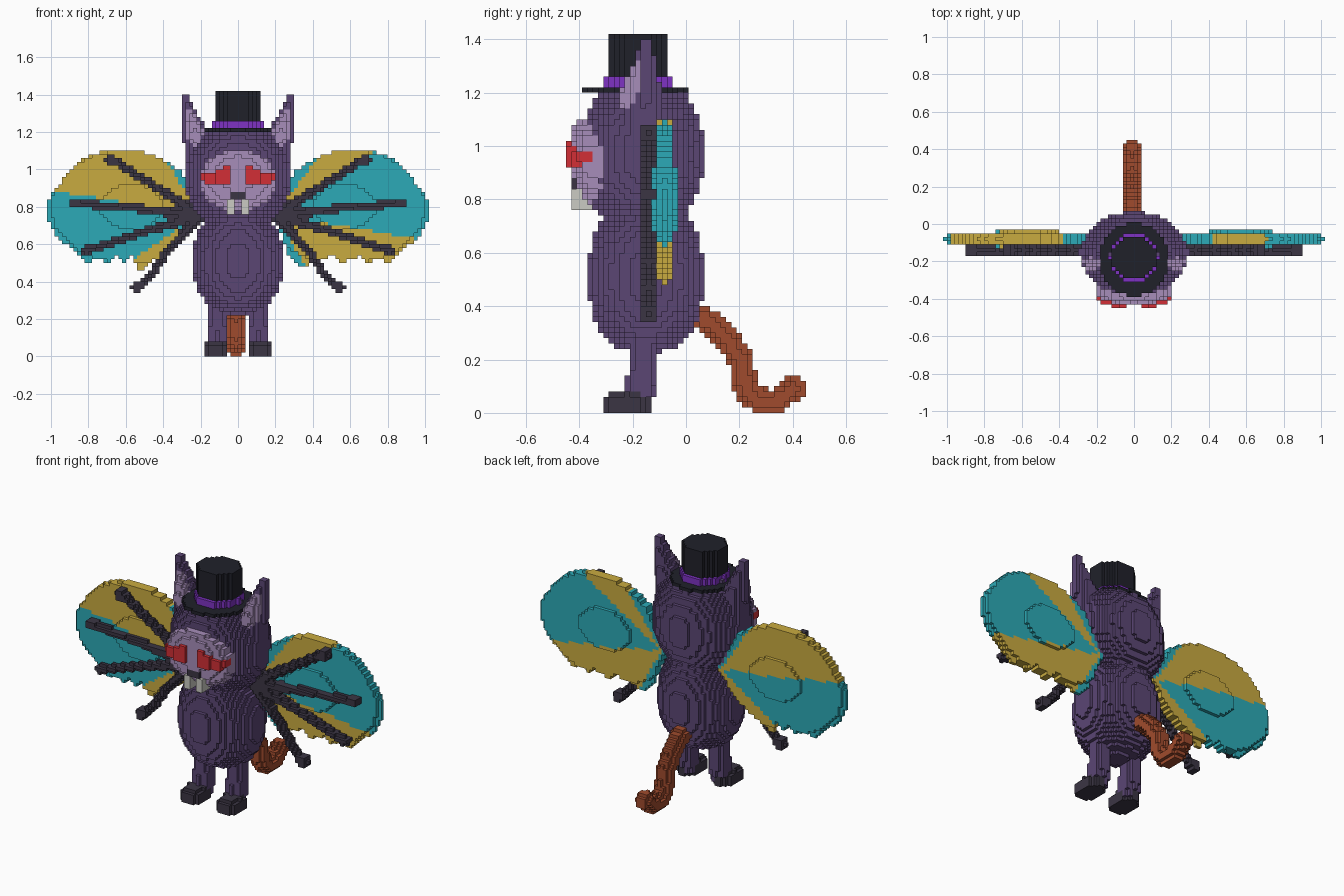
import bpy, bmesh, math
from mathutils import Vector

if "Cube" in bpy.data.objects:
    bpy.data.objects.remove(bpy.data.objects["Cube"])

V = 0.02                              # block size
OFF = Vector((0.0, -0.01, 0.0))       # grid offset, keeps y centred
taken = set()                         # blocks already used by a part


def material(name, hexcode):
    lin = []
    for i in (0, 2, 4):
        c = int(hexcode[i:i + 2], 16) / 255
        lin.append(c / 12.92 if c < 0.04045 else ((c + 0.055) / 1.055) ** 2.4)
    m = bpy.data.materials.new(name)
    m.diffuse_color = (*lin, 1)
    m.use_nodes = True
    m.node_tree.nodes["Principled BSDF"].inputs["Base Color"].default_value = m.diffuse_color
    return m


FUR = material("purple_fur", "5B4674")
LILAC = material("lilac_skin", "A78DBA")
RED = material("red", "D22F36")
TEAL = material("teal", "2CAAB7")
YELLOW = material("mustard", "C9AB40")
DARK = material("dark_grey", "3B3544")
HAT = material("hat_black", "20212A")
BAND = material("violet_band", "7E32C4")
RUST = material("rust_tail", "A04B2D")
TOOTH = material("tooth_white", "CBCBC3")


# Each shape returns (inside test, low corner, high corner)
def blob(c, r, p=2.4):
    def test(x, y, z):
        x, y, z = (x - c[0]) / r[0], (y - c[1]) / r[1], (z - c[2]) / r[2]
        return (x * x + y * y) ** (p / 2) + abs(z) ** p < 1
    return test, [a - b for a, b in zip(c, r)], [a + b for a, b in zip(c, r)]


def box(lo, hi):
    return (lambda x, y, z: all(a < b < c for a, b, c in zip(lo, (x, y, z), hi))), lo, hi


def disc(c, rx, ry, z0, z1):
    def test(x, y, z):
        return ((x - c[0]) / rx) ** 2 + ((y - c[1]) / ry) ** 2 < 1 and z0 < z < z1
    return test, (c[0] - rx, c[1] - ry, z0), (c[0] + rx, c[1] + ry, z1)


def tube(pts):
    """Tapered round tube through points (x, y, z, radius)."""
    segs = [(Vector(a[:3]), Vector(b[:3]) - Vector(a[:3]), a[3], b[3])
            for a, b in zip(pts, pts[1:])]

    def test(x, y, z):
        q = Vector((x, y, z))
        for a, d, r0, r1 in segs:
            t = min(1, max(0, (q - a).dot(d) / d.length_squared))
            if (q - a - d * t).length < r0 + (r1 - r0) * t:
                return True
        return False
    return (test, [min(p[i] - p[3] for p in pts) for i in range(3)],
            [max(p[i] + p[3] for p in pts) for i in range(3)])


def in_poly(x, z, pts):
    inside = False
    for (x0, z0), (x1, z1) in zip(pts, pts[1:] + pts[:1]):
        if (z0 > z) != (z1 > z) and x < x0 + (z - z0) * (x1 - x0) / (z1 - z0):
            inside = not inside
    return inside


def build(name, shape, mats, rule=None):
    """Fill a shape with blocks and keep the outer faces of the part."""
    test, lo, hi = shape
    rng = [range(math.floor((lo[i] - OFF[i]) / V) - 1, math.ceil((hi[i] - OFF[i]) / V) + 1)
           for i in range(3)]
    cells = {}
    for i in rng[0]:
        for j in rng[1]:
            for k in rng[2]:
                p = OFF + Vector((i + 0.5, j + 0.5, k + 0.5)) * V
                if k >= 0 and (i, j, k) not in taken and test(*p):
                    cells[i, j, k] = rule(*p) if rule else 0
    taken.update(cells)
    bm, verts = bmesh.new(), {}
    for cell, mat in cells.items():
        for axis in range(3):
            for side in (0, 1):
                near = list(cell)
                near[axis] += 2 * side - 1
                if tuple(near) in cells:
                    continue
                quad = []
                for u, w in ((0, 0), (1, 0), (1, 1), (0, 1)):
                    c = list(cell)
                    c[axis] += side
                    c[(axis + 1) % 3] += u
                    c[(axis + 2) % 3] += w
                    c = tuple(c)
                    if c not in verts:
                        verts[c] = bm.verts.new(OFF + Vector(c) * V)
                    quad.append(verts[c])
                bm.faces.new(quad if side else quad[::-1]).material_index = mat
    me = bpy.data.meshes.new(name)
    bm.to_mesh(me)
    bm.free()
    for m in mats:
        me.materials.append(m)
    bpy.context.collection.objects.link(bpy.data.objects.new(name, me))


# Top hat
build("hat_crown", disc((0, -0.18), 0.122, 0.115, 1.26, 1.42), [HAT])
build("hat_band", disc((0, -0.18), 0.13, 0.135, 1.22, 1.26), [BAND])
build("hat_brim", disc((0, -0.19), 0.185, 0.195, 1.20, 1.22), [HAT])

# Eyes, mouth and teeth
EYE = [(0.03, 0.93), (0.03, 1.02), (0.07, 1.02), (0.12, 0.99), (0.19, 0.98),
       (0.19, 0.94), (0.15, 0.92), (0.05, 0.92)]
for s, side in ((1, "right"), (-1, "left")):
    def eye(x, y, z, s=s):
        return in_poly(s * x, z, EYE) and -0.45 + 0.4 * max(0, s * x - 0.1) < y < -0.34
    build(side + "_eye", (eye, (-0.2, -0.45, 0.9), (0.2, -0.34, 1.04)), [RED])
build("mouth", box((-0.04, -0.43, 0.84), (0.04, -0.35, 0.88)), [DARK])
build("left_tooth", box((-0.06, -0.43, 0.76), (-0.02, -0.35, 0.84)), [TOOTH])
build("right_tooth", box((0.02, -0.43, 0.76), (0.06, -0.35, 0.84)), [TOOTH])


# Face mask, bulging forward and leaning out at the top
def mask(x, y, z):
    e = (x / 0.205) ** 2 + ((z - 0.94) / 0.165) ** 2
    return e < 1 and -0.365 - 0.065 * math.sqrt(1 - e) - 0.12 * (z - 0.94) < y < -0.22


build("face", (mask, (-0.21, -0.45, 0.77), (0.21, -0.22, 1.11)), [LILAC])

# Ears
for s, side in ((1, "right"), (-1, "left")):
    build(side + "_inner_ear", tube([(s * 0.225, -0.205, 1.175, 0.048),
                                     (s * 0.255, -0.175, 1.30, 0.022)]), [LILAC])
    build(side + "_ear", tube([(s * 0.205, -0.155, 1.10, 0.085),
                               (s * 0.28, -0.15, 1.375, 0.024)]), [FUR])

# Head and body
build("head", blob((0, -0.163, 0.97), (0.282, 0.23, 0.28)), [FUR])
build("body", blob((0, -0.15, 0.51), (0.24, 0.217, 0.285)), [FUR])

# Feet and legs
for s, side in ((1, "right"), (-1, "left")):
    build(side + "_foot", blob((s * 0.12, -0.225, 0.03), (0.065, 0.09, 0.045), 4), [DARK])
    build(side + "_leg", tube([(s * 0.11, -0.155, 0.30, 0.055),
                               (s * 0.11, -0.172, 0.06, 0.052)]), [FUR])

# Curled tail
TAIL = [(0.02, 0.365), (0.09, 0.345), (0.15, 0.285), (0.205, 0.20), (0.225, 0.09),
        (0.27, 0.045), (0.34, 0.043), (0.405, 0.092)]
build("tail", tube([(-0.01, y, z, 0.046) for y, z in TAIL]), [RUST])

# Wing ribs with knobs at the ends
RIBS = [(0.68, 1.05), (0.88, 0.82), (0.81, 0.565), (0.54, 0.37)]
for s, side in ((1, "right"), (-1, "left")):
    for n, (x, z) in enumerate(RIBS):
        build(f"{side}_wing_rib_{n + 1}",
              tube([(s * 0.20, -0.14, 0.755, 0.03), (s * (0.1 + x / 2), -0.14, 0.382 + z / 2, 0.022),
                    (s * (x - 0.04), -0.14, z + (0.755 - z) * 0.06, 0.022),
                    (s * x, -0.14, z, 0.031)]), [DARK])

# Wings: lens-shaped panels coloured in sectors around the shoulder
UPPER = [(0.18, 0.76), (0.24, 0.87), (0.31, 0.99), (0.4, 1.05), (0.52, 1.10), (0.72, 1.10),
         (0.82, 1.06), (0.91, 0.98), (0.97, 0.9), (1.01, 0.84), (1.01, 0.72), (0.96, 0.63),
         (0.88, 0.57), (0.85, 0.54), (0.80, 0.50), (0.76, 0.53), (0.69, 0.50), (0.65, 0.53)]
LOWER = {1: [(0.55, 0.50), (0.50, 0.54), (0.42, 0.51), (0.34, 0.47), (0.27, 0.53), (0.22, 0.68)],
         -1: [(0.60, 0.50), (0.57, 0.53), (0.52, 0.45), (0.46, 0.51), (0.39, 0.55), (0.28, 0.62)]}
SECTORS = {1: (53, 32, -10, -60), -1: (57, 9, -34, -999)}   # teal first, then alternating
for s, side in ((1, "right"), (-1, "left")):
    outline = UPPER + LOWER[s]

    def wing(x, y, z, s=s, outline=outline):
        e = ((s * x - 0.57) / 0.45) ** 2 + ((z - 0.8) / 0.32) ** 2
        h = 0.011 + 0.0313 * math.sqrt(max(0, 1 - e))
        return abs(y + 0.08) < h and in_poly(s * x, z, outline)

    def sector(x, y, z, s=s):
        a = math.degrees(math.atan2(z - 0.76, s * x - 0.2))
        return sum(a < limit for limit in SECTORS[s]) % 2

    lo, hi = sorted((s * 0.16, s * 1.02))
    build(side + "_wing", (wing, (lo, -0.14, 0.44), (hi, -0.02, 1.12)), [TEAL, YELLOW], sector)
